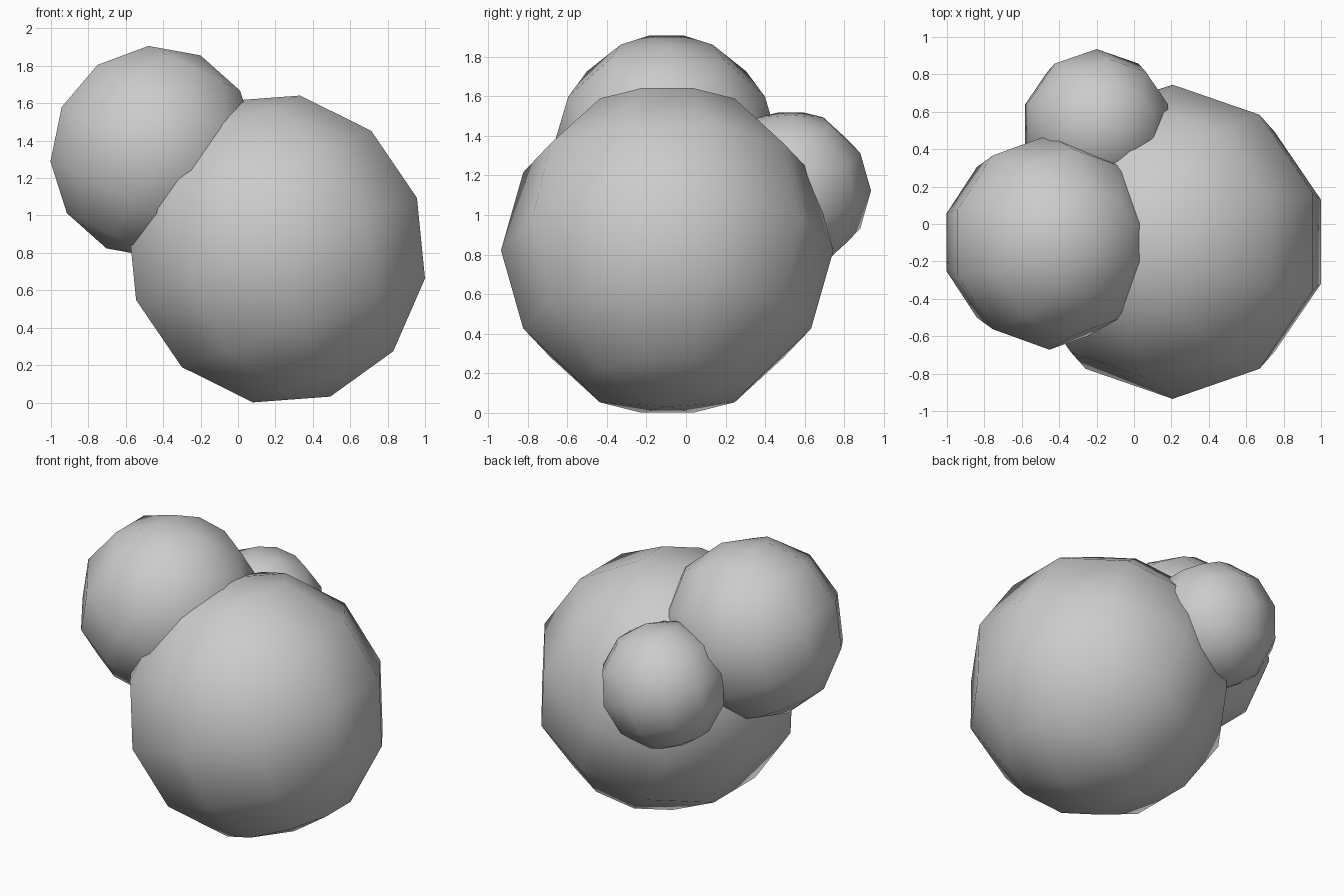
import bpy
from math import radians

if "Cube" in bpy.data.objects:
    bpy.data.objects.remove(bpy.data.objects["Cube"])


def ball(name, radius, center, tilt):
    """Coarse ten-sided, six-ring ball whose pole leans in the x-z plane."""
    bpy.ops.mesh.primitive_uv_sphere_add(
        segments=10, ring_count=6, radius=radius,
        location=center, rotation=(0, radians(tilt), 0))
    obj = bpy.context.object
    obj.name = name
    bpy.ops.object.shade_smooth()
    return obj


# Cluster of three overlapping balls
ball("large_ball", 0.84, (0.206, -0.095, 0.821), -20)
ball("medium_ball", 0.574, (-0.452, -0.098, 1.34), 26)
ball("small_ball", 0.405, (-0.20, 0.53, 1.123), 20)
